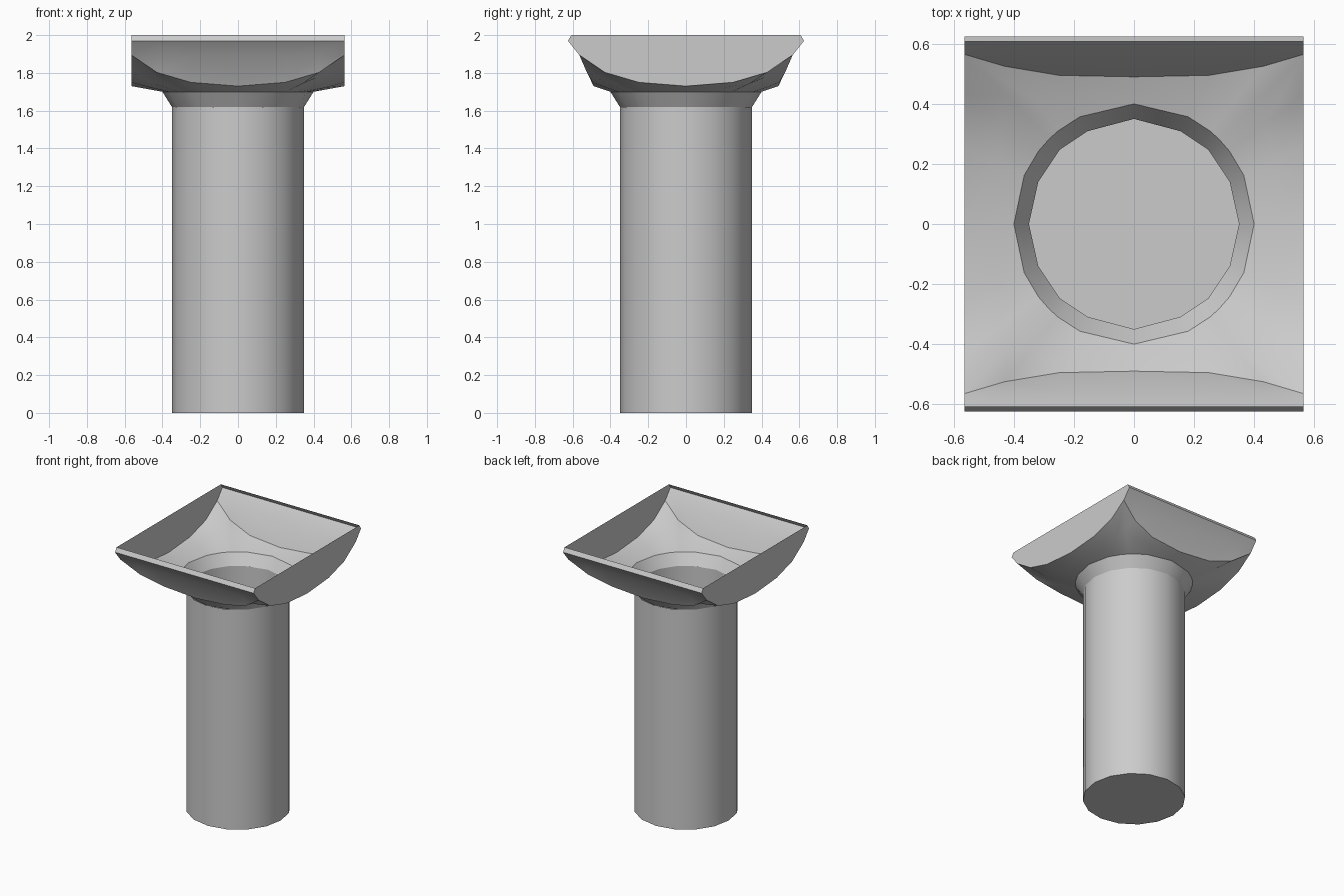
import bpy, bmesh, math

if "Cube" in bpy.data.objects:
    bpy.data.objects.remove(bpy.data.objects["Cube"])

R, BASE = 0.35, 1.62          # shaft radius and height
HX = 0.565                    # half width of the head


def finish(bm, name):
    bmesh.ops.remove_doubles(bm, verts=bm.verts, dist=1e-4)
    me = bpy.data.meshes.new(name)
    bm.to_mesh(me)
    bm.free()
    ob = bpy.data.objects.new(name, me)
    bpy.context.collection.objects.link(ob)
    bpy.ops.object.select_all(action='DESELECT')
    ob.select_set(True)
    bpy.context.view_layer.objects.active = ob
    bpy.ops.object.shade_smooth_by_angle(angle=math.radians(30))
    return ob


def bridge(bm, a, b, closed=True):
    # quads between two point rows, skipping collapsed corners
    n = len(a)
    for i in range(n if closed else n - 1):
        j = (i + 1) % n
        pts = []
        for p in (a[i], a[j], b[j], b[i]):
            if p not in pts:
                pts.append(p)
        if len(pts) > 2:
            bm.faces.new([bm.verts.new(p) for p in pts])


# Shaft: 16-sided open tube with a closed bottom
bm = bmesh.new()
bmesh.ops.create_circle(bm, cap_ends=True, segments=16, radius=R)
bmesh.ops.reverse_faces(bm, faces=bm.faces)
rings = [[(R * math.cos(k * math.pi / 8), R * math.sin(k * math.pi / 8), z)
          for k in range(16)] for z in (0, BASE)]
bridge(bm, *rings)
finish(bm, "shaft")

# Head: outline of the lower edge of the side panels, (along, y depth, height)
half = [(0, 0.49, 1.73), (0.25, 0.495, 1.75), (0.43, 0.525, 1.803), (HX, HX, 1.895)]
row = [(-t, d, z) for t, d, z in reversed(half[1:])] + half
right = [(HX, t, z) for t, d, z in row]
back = [(-t, d, z) for t, d, z in row]
left = [(-x, -y, z) for x, y, z in right]
front = [(-x, -y, z) for x, y, z in back]
outline = right[:-1] + back[:-1] + left[:-1] + front[:-1]


def on_shaft(p):
    # point of the 16-gon rim in the direction of p
    a = math.atan2(p[1], p[0])
    step = math.pi / 8
    off = (a % step) - step / 2
    r = R * math.cos(step / 2) / math.cos(off)
    return (r * math.cos(a), r * math.sin(a), BASE)


def neck_point(p):
    a = math.atan2(p[1], p[0])
    return (0.4 * math.cos(a), 0.4 * math.sin(a), 1.70)


def mid_point(p):
    n = neck_point(p)
    sag = 0.12 * (p[2] - 1.73)
    return ((p[0] + n[0]) / 2, (p[1] + n[1]) / 2, (p[2] + n[2]) / 2 - sag)


# Flare from the round shaft to the square head
bm = bmesh.new()
levels = [[f(p) for p in outline] for f in (on_shaft, neck_point, mid_point)] + [outline]
for a, b in zip(levels, levels[1:]):
    bridge(bm, a, b)

# Front and back walls: curved profile with a lip curling inward
for edge in (back, front):
    s = 1 if edge is back else -1
    prev = edge
    for y, z in ((HX, 1.895), (0.625, 1.97), (0.607, 2.0)):
        nxt = [(x, s * y, z) for x, _, _ in edge]
        bridge(bm, prev, nxt, closed=False)
        prev = nxt

# Flat end walls
for edge in (right, left):
    s = 1 if edge is right else -1
    top = [(0.625, 1.97), (0.607, 2.0), (-0.607, 2.0), (-0.625, 1.97)]
    pts = list(edge) + [(s * HX, s * y, z) for y, z in top]
    bm.faces.new([bm.verts.new(p) for p in pts])
finish(bm, "flared_head")
